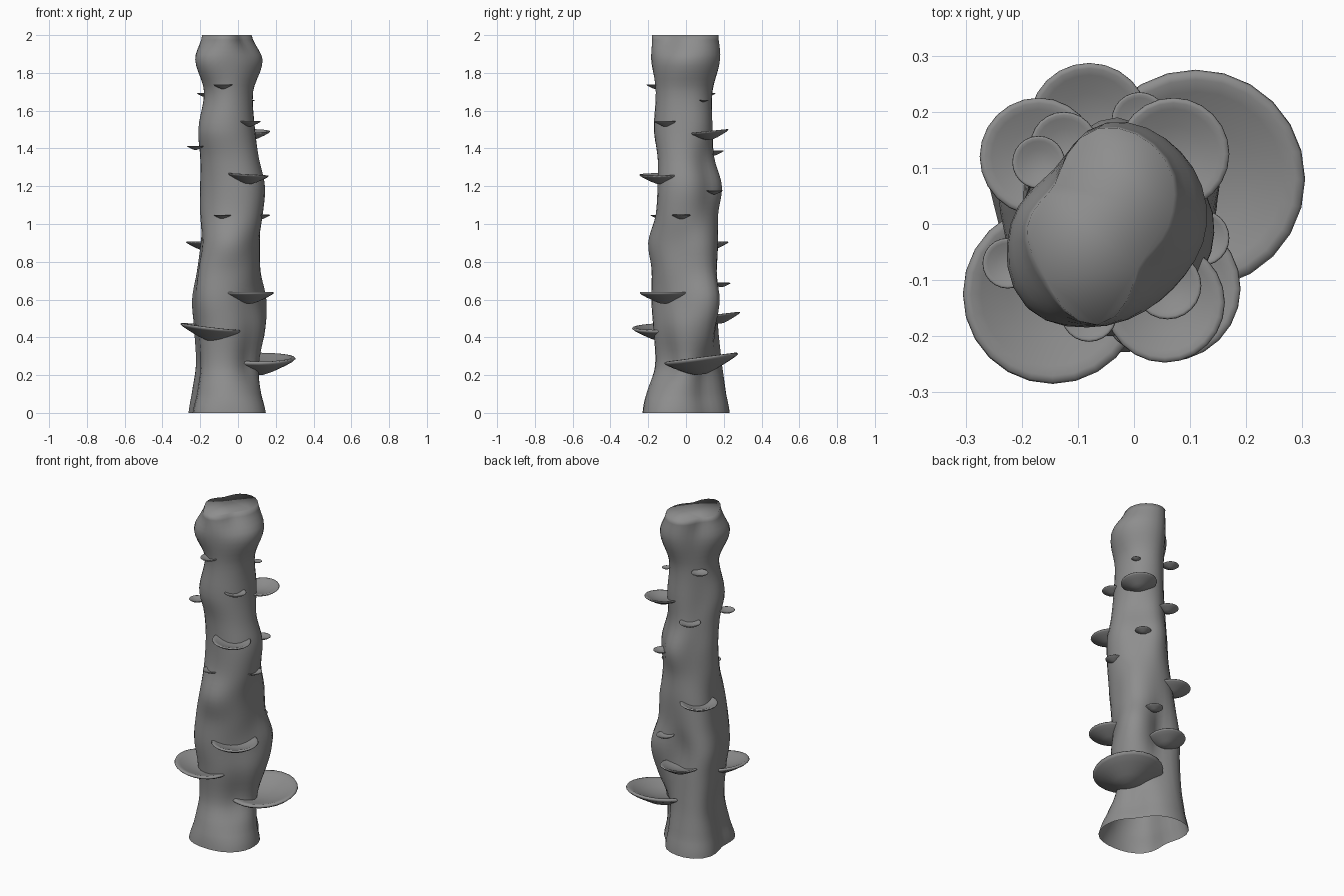
import bpy, bmesh, math
from mathutils import Vector, Matrix

cube = bpy.data.objects.get("Cube")
if cube:
    bpy.data.objects.remove(cube)

grey = bpy.data.materials.new("bark_grey")
grey.use_nodes = True
tone = (0.27, 0.27, 0.27, 1)
grey.diffuse_color = tone
grey.node_tree.nodes["Principled BSDF"].inputs["Base Color"].default_value = tone


def make_object(name, bm):
    bmesh.ops.recalc_face_normals(bm, faces=bm.faces)
    mesh = bpy.data.meshes.new(name)
    bm.to_mesh(mesh)
    bm.free()
    mesh.materials.append(grey)
    for face in mesh.polygons:
        face.use_smooth = True
    obj = bpy.data.objects.new(name, mesh)
    bpy.context.collection.objects.link(obj)
    return obj


def spline(a, b, c, d, t):
    """Catmull-Rom blend between b and c."""
    return b + 0.5 * t * (c - a + t * (2*a - 5*b + 4*c - d + t * (3*(b - c) + d - a)))


def bridge(bm, low, high):
    n = len(low)
    for i in range(n):
        j = (i + 1) % n
        bm.faces.new((low[i], low[j], high[j], high[i]))


# Trunk: height, then reach in hundredths along eight compass directions from +x
SECTIONS = [
    (0.00, 14, 12, 22, 30, 24, 27, 23, 20),
    (0.10, 12, 10, 20, 28, 22, 24, 21, 16),
    (0.25, 11, 10, 17, 26, 20, 21, 16, 9),
    (0.45, 14, 17, 15, 25, 22, 22, 17, 12),
    (0.60, 12, 20, 14, 25, 23, 24, 18, 12),
    (0.75, 11, 16, 16, 23, 21, 23, 18, 13),
    (0.90, 11, 15, 17, 21, 19, 21, 20, 14),
    (1.05, 13, 13, 17, 19, 20, 18, 16, 15),
    (1.20, 14, 13, 19, 18, 20, 17, 15, 15),
    (1.35, 11, 10, 15, 17, 20, 18, 15, 13),
    (1.50, 9, 11, 14, 16, 21, 21, 17, 12),
    (1.70, 8, 10, 14, 16, 18, 18, 16, 11),
    (1.87, 13, 15, 18, 17, 22, 24, 18, 13),
    (2.00, 6, 12, 17, 15, 19, 18, 18, 6),
]
SIDES, STEPS = 32, 5


def trunk_ring(bm, row):
    z, reach = row[0], [v / 100 for v in row[1:]]
    mid = Vector(((reach[0] - reach[4]) / 2, (reach[2] - reach[6]) / 2))
    dirs = [Vector((math.cos(k * math.pi / 4), math.sin(k * math.pi / 4))) for k in range(8)]
    radii = [h - mid.dot(d) for h, d in zip(reach, dirs)]
    ring = []
    for i in range(SIDES):
        k, part = divmod(i * 8 / SIDES, 1)
        r = spline(*[radii[(int(k) + o) % 8] for o in (-1, 0, 1, 2)], part)
        a = 2 * math.pi * i / SIDES
        ring.append(bm.verts.new((mid.x + r * math.cos(a), mid.y + r * math.sin(a), z)))
    return ring


bm = bmesh.new()
last = len(SECTIONS) - 1
rows = []
for s in range(last):
    four = [SECTIONS[min(max(s + o, 0), last)] for o in (-1, 0, 1, 2)]
    for step in range(STEPS):
        t = step / STEPS
        row = [spline(*column, t) for column in zip(*four)]
        row[0] = four[1][0] + t * (four[2][0] - four[1][0])
        rows.append(row)
rows.append(SECTIONS[last])
rings = [trunk_ring(bm, row) for row in rows]
for low, high in zip(rings, rings[1:]):
    bridge(bm, low, high)
# Closed top, open hollow bottom
bm.faces.new(rings[-1])
make_object("trunk", bm)

# Shelf fungus: saucer profile as radius and height, conical below, dished above
SAUCER = [(0.15, -0.39), (0.4, -0.3), (0.75, -0.13), (0.93, -0.03), (1, 0.03),
          (0.98, 0.07), (0.91, 0.08), (0.8, 0.04), (0.5, -0.06), (0.2, -0.12)]


def shelf_fungus(name, x, y, z, radius, lean_x=0, lean_y=0, sides=24):
    bm = bmesh.new()
    loops = []
    for r, h in SAUCER:
        loops.append([bm.verts.new((r * math.cos(a), r * math.sin(a), h + r * (
            lean_x * math.cos(a) + lean_y * math.sin(a))))
            for a in (2 * math.pi * i / sides for i in range(sides))])
    for low, high in zip(loops, loops[1:]):
        bridge(bm, low, high)
    bm.faces.new(loops[0])
    bm.faces.new(loops[-1])
    bm.transform(Matrix.Translation((x, y, z)) @ Matrix.Scale(radius, 4))
    make_object(name, bm)


# Fungi from the ground up: x, y, rim height, radius, optional lean
FUNGI = [
    (0.11, 0.08, 0.28, 0.195, 0, 0.13),
    (-0.145, -0.125, 0.445, 0.16, -0.12, 0.03),
    (-0.08, 0.18, 0.515, 0.107, 0, 0.12),
    (0.06, -0.115, 0.63, 0.13),
    (0.01, 0.185, 0.685, 0.05),
    (-0.17, 0.12, 0.9, 0.105),
    (-0.08, -0.14, 1.045, 0.048),
    (0.12, -0.025, 1.045, 0.05),
    (0.06, 0.15, 1.175, 0.045),
    (0.055, -0.14, 1.255, 0.107, -0.06, 0),
    (-0.125, 0.14, 1.385, 0.06),
    (-0.225, -0.07, 1.41, 0.045),
    (0.07, 0.125, 1.485, 0.1, 0, 0.1),
    (0.06, -0.11, 1.54, 0.06),
    (0.065, 0.095, 1.655, 0.025),
    (-0.17, 0.11, 1.69, 0.047),
    (-0.08, -0.16, 1.735, 0.05),
]
for number, spec in enumerate(FUNGI, 1):
    shelf_fungus(f"shelf_fungus_{number}", *spec)
